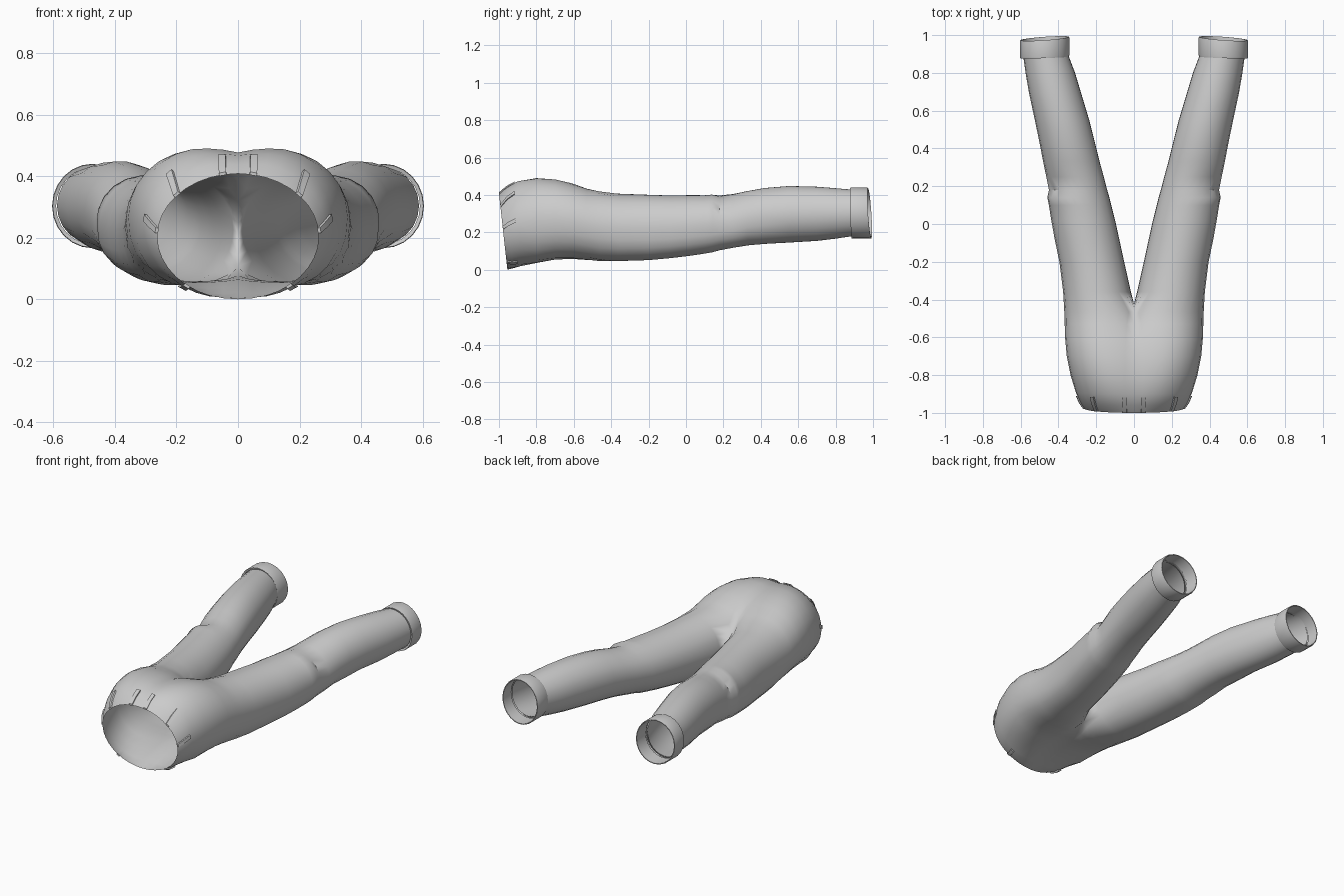
import bpy, bmesh
from math import pi, cos, sin, acos, exp

if "Cube" in bpy.data.objects:
    bpy.data.objects.remove(bpy.data.objects["Cube"])

ARC, INNER = 18, 5      # segments round the outside, points closing the inner leg

# torso sections: y, lobe centre x, outer x, bottom z, top z, tilt, depth of the centre crease
TORSO = [(-1.0, 0.0, .262, .0, .408, .045, 1), (-.96, .05, .285, .006, .44, .03, .5),
         (-.9, .08, .307, .018, .473, .012, .4), (-.8, .115, .336, .036, .49, 0, .4),
         (-.7, .138, .356, .054, .483, 0, .35), (-.61, .153, .364, .058, .462, 0, .35),
         (-.53, .167, .367, .052, .434, 0, .48), (-.465, .179, .369, .047, .419, 0, .8)]
# leg sections: y, inner x, outer x, bottom z, top z
LEG = [(-.36, .016, .375, .045, .408), (-.2, .052, .395, .05, .402),
       (-.08, .078, .42, .061, .398), (.02, .1, .438, .073, .4),
       (.1, .12, .45, .085, .399), (.14, .13, .455, .092, .4),
       (.18, .142, .459, .103, .402), (.25, .16, .468, .116, .407),
       (.33, .182, .481, .129, .422), (.42, .204, .498, .137, .438),
       (.55, .237, .525, .144, .449), (.7, .282, .557, .153, .445),
       (.8, .312, .574, .165, .437), (.9, .35, .588, .18, .428)]
FOLD = {.1: .01, .14: .05, .18: -.12, .25: -.05}      # knee crease, upper outer side only


def unit(t, e):
    """Unit circle point, squared off by exponent e in the outer lower quarter."""
    c, s = cos(t), sin(t)
    return (c ** e, -(-s) ** e) if c > 1e-6 and s < -1e-6 else (c, s)


def torso_point(row, u):
    """Point on a torso section; u runs 1 (top centre) to -1 (bottom centre)."""
    y, cx, xo, zb, zt, tilt, crease = row
    rx, h = xo - cx, (zt - zb) / 2
    t = u * (pi - acos(min(cx / rx, 1)))
    c, s = unit(t, .85 if y > -.85 else 1)
    if abs(t) > pi / 2:                      # flatten the span between the two lobes
        k = crease * (1 if t > 0 else .6)
        s = (1 - (1 - abs(s)) * k) * (1 if t > 0 else -1)
    return (max(cx + rx * c, 0), y + tilt * (1 - s) / 2, zb + h + h * s)


def finish(name, bm):
    bmesh.ops.recalc_face_normals(bm, faces=bm.faces)
    me = bpy.data.meshes.new(name)
    bm.to_mesh(me)
    bm.free()
    ob = bpy.data.objects.new(name, me)
    bpy.context.collection.objects.link(ob)
    mod = ob.modifiers.new("mirror", 'MIRROR')
    mod.merge_threshold = .0005
    bpy.ops.object.select_all(action='DESELECT')
    ob.select_set(True)
    bpy.context.view_layer.objects.active = ob
    bpy.ops.object.shade_smooth_by_angle(angle=.7)
    return ob


def bridge(bm, a, b, closed):
    n = len(a)
    for i in range(n if closed else n - 1):
        j = (i + 1) % n
        bm.faces.new((a[i], a[j], b[j], b[i]))


# trousers: half torso arcs that become a closed leg tube at the crotch
bm = bmesh.new()
us = [1 - 2 * i / ARC for i in range(ARC + 1)]
rows = [[bm.verts.new(torso_point(r, u)) for u in us] for r in TORSO]
for a, b in zip(rows, rows[1:]):
    bridge(bm, a, b, False)
ring = rows[-1]
z_top, z_bot = ring[0].co.z, ring[-1].co.z
for k in range(1, INNER + 1):               # curved crotch seam on the centre line
    f = k / (INNER + 1)
    ring.append(bm.verts.new((0, TORSO[-1][0] + .04 * sin(pi * f), z_bot + (z_top - z_bot) * f)))
t0 = pi - acos(TORSO[-1][1] / (TORSO[-1][2] - TORSO[-1][1])) - .25
angles = [u * t0 for u in us]
angles += [-t0 - (2 * pi - 2 * t0) * k / (INNER + 1) for k in range(1, INNER + 1)]
for y, xi, xo, zb, zt in LEG:
    cx, cz, rx, rz = (xi + xo) / 2, (zb + zt) / 2, (xo - xi) / 2, (zt - zb) / 2
    nxt = []
    for t in angles:
        c, s = unit(t, .75 if y < .3 else .85 if y < .5 else 1)
        f = 1 + FOLD.get(y, 0) * exp(-((t - .7) / .8) ** 2)
        nxt.append(bm.verts.new((cx + rx * f * c, y, cz + rz * f * s)))
    bridge(bm, ring, nxt, True)
    ring = nxt
finish("trousers", bm)

# turned-up cuffs: outer band, rim and inner lining
bm = bmesh.new()
prev = None
for y, s in [(.886, .9), (.882, .985), (.89, 1), (.974, 1), (.982, .985), (.982, .95), (.9, .93)]:
    tilt = .004 if y < .95 else .009
    cur = []
    for i in range(24):
        t = 2 * pi * i / 24
        cur.append(bm.verts.new((.473 + .131 * s * cos(t), y - tilt * cos(t) - tilt * sin(t),
                                 .303 + .137 * s * sin(t))))
    if prev:
        bridge(bm, prev, cur, True)
    prev = cur
finish("cuffs", bm)

# belt loops: short raised strips following the waist
bm = bmesh.new()
last = [a * .3 + b * .7 for a, b in zip(TORSO[1], TORSO[2])]
for u in (.88, .46, .06, -.57):
    prev = None
    for row in (TORSO[0], TORSO[1], last):
        cz = (row[3] + row[4]) / 2
        sec = []
        for du, off in ((-.027, -.002), (.027, -.002), (.027, .008), (-.027, .008)):
            x, y, z = torso_point(row, u + du)
            d = (x * x + (z - cz) ** 2) ** .5
            sec.append(bm.verts.new((x + off * x / d, y, z + off * (z - cz) / d)))
        if prev:
            bridge(bm, prev, sec, True)
        else:
            bm.faces.new(sec)
        prev = sec
    bm.faces.new(prev)
finish("belt_loops", bm)
